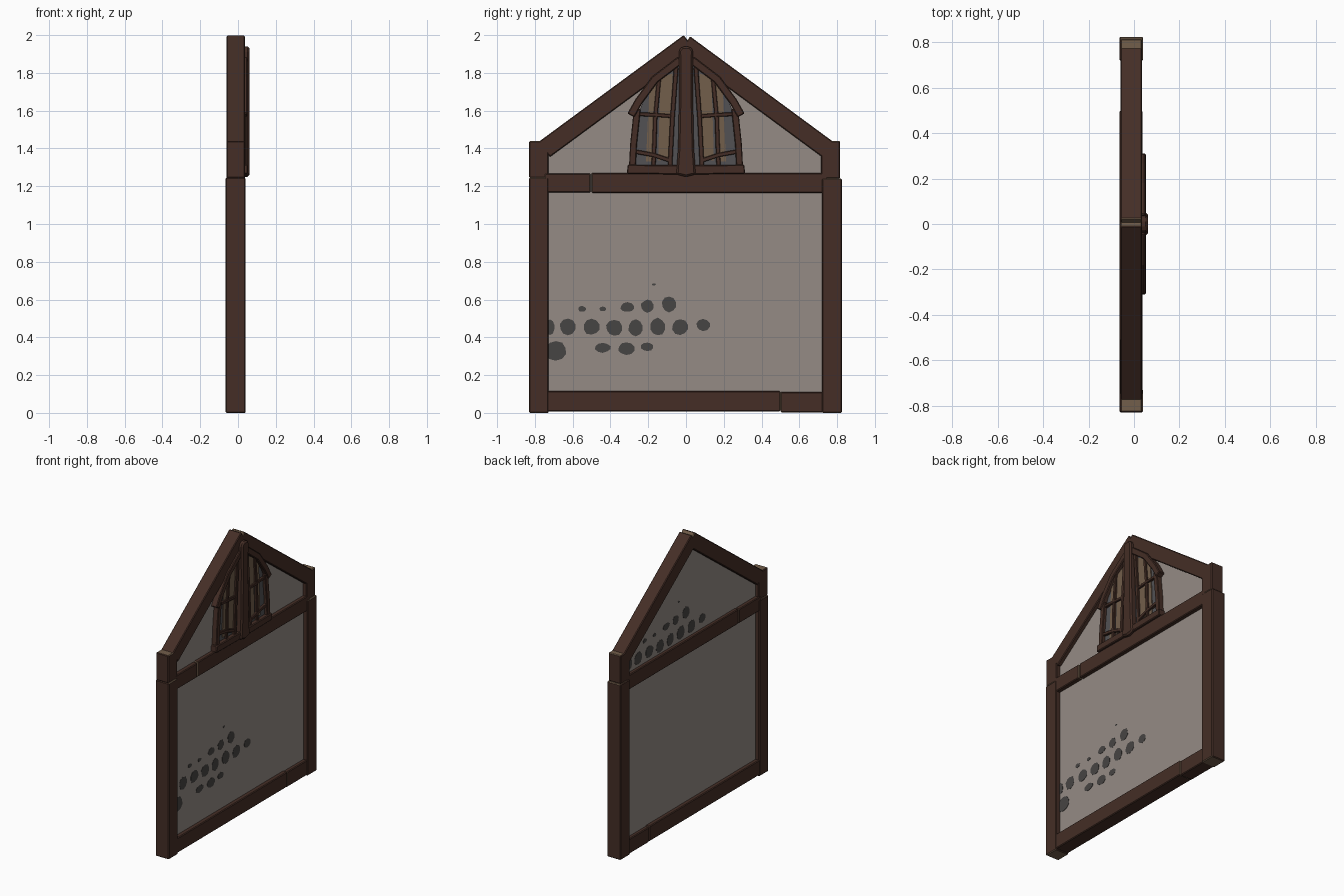
import bpy, bmesh, math, random
from mathutils import Vector

if "Cube" in bpy.data.objects:
    bpy.data.objects.remove(bpy.data.objects["Cube"])

random.seed(4)


def mat(name, rgb):
    m = bpy.data.materials.new(name)
    m.diffuse_color = (*rgb, 1)
    m.use_nodes = True
    m.node_tree.nodes["Principled BSDF"].inputs["Base Color"].default_value = m.diffuse_color
    return m


WOOD = mat("dark timber", (0.058, 0.027, 0.019))
TAN = mat("cut timber", (0.17, 0.112, 0.07))
PLASTER = mat("plaster", (0.30, 0.26, 0.235))
STONE = mat("stone patch", (0.062, 0.058, 0.056))
GLASS = mat("grey glass", (0.085, 0.083, 0.088))


def prism(name, pts, x0, x1, m, bevel=0.0, end=None):
    """Extrude a (y, z) outline from x0 to x1; end(normal) marks cut-timber faces."""
    bm = bmesh.new()
    a = [bm.verts.new((x0, y, z)) for y, z in pts]
    b = [bm.verts.new((x1, y, z)) for y, z in pts]
    bm.faces.new(a)
    bm.faces.new(b)
    n = len(pts)
    for i in range(n):
        j = (i + 1) % n
        bm.faces.new((a[i], a[j], b[j], b[i]))
    bmesh.ops.recalc_face_normals(bm, faces=bm.faces)
    for f in bm.faces:
        f.normal_update()
        if end and end(f.normal):
            f.material_index = 1
    me = bpy.data.meshes.new(name)
    bm.to_mesh(me)
    bm.free()
    me.materials.append(m)
    me.materials.append(TAN)
    ob = bpy.data.objects.new(name, me)
    bpy.context.collection.objects.link(ob)
    if bevel:
        mod = ob.modifiers.new("bevel", 'BEVEL')
        mod.width = bevel
        mod.segments = 1
    return ob


def rect(y0, y1, z0, z1):
    return [(y0, z0), (y1, z0), (y1, z1), (y0, z1)]


def strip(path, w):
    """Outline of a band of width w along a (y, z) path."""
    p = [Vector(q) for q in path]
    left, right = [], []
    for i, q in enumerate(p):
        d = (p[min(i + 1, len(p) - 1)] - p[max(i - 1, 0)]).normalized()
        nrm = Vector((-d.y, d.x)) * w / 2
        left.append(tuple(q + nrm))
        right.append(tuple(q - nrm))
    return left + right[::-1]


def flip(pts, s):
    return [(y * s, z) for y, z in pts]


def along(v):
    return lambda n: abs(n.dot(v)) > 0.95


UP, SIDE = Vector((0, 0, 1)), Vector((0, 1, 0))
B = 0.005

# plaster infill, lower wall and gable
prism("lower_plaster", rect(-0.78, 0.78, 0.05, 1.2), -0.035, 0.008, PLASTER)
prism("gable_plaster", [(-0.77, 1.2), (0.77, 1.2), (0.77, 1.38), (0, 1.93), (-0.77, 1.38)],
      -0.035, 0.008, PLASTER)

# corner posts, each with a shorter top block
prism("left_post", rect(-0.83, -0.727, 0, 1.245), -0.065, 0.04, WOOD, B, along(UP))
prism("right_post", rect(0.72, 0.825, 0, 1.24), -0.065, 0.04, WOOD, B, along(UP))
prism("left_post_top", rect(-0.83, -0.727, 1.245, 1.44), -0.06, 0.036, WOOD, B, along(UP))
prism("right_post_top", rect(0.714, 0.815, 1.24, 1.44), -0.06, 0.036, WOOD, B, along(UP))

# sill and tie beams, each in two lengths
prism("sill_beam_long", rect(-0.75, 0.5, 0.008, 0.115), -0.063, 0.038, WOOD, B, along(SIDE))
prism("sill_beam_short", rect(0.5, 0.74, 0.003, 0.11), -0.06, 0.034, WOOD, B, along(SIDE))
prism("tie_beam_long", rect(-0.5, 0.75, 1.165, 1.27), -0.06, 0.036, WOOD, B, along(SIDE))
prism("tie_beam_short", rect(-0.75, -0.505, 1.167, 1.268), -0.062, 0.038, WOOD, B, along(SIDE))

# rafters, cut square at both ends
for name, s, foot, tip in (("left_rafter", -1, (0.78, 1.435), (0.012, 2.0)),
                           ("right_rafter", 1, (0.78, 1.435), (0.022, 1.993))):
    f, t = Vector(foot), Vector(tip)
    d = (t - f).normalized()
    inward = Vector((-d.y, d.x)) * 0.1
    if inward.y > 0:
        inward = -inward
    pts = flip([tuple(f), tuple(t), tuple(t + inward), tuple(f + inward)], s)
    prism(name, pts, -0.06, 0.036, WOOD, B, along(Vector((0, d.x * s, d.y))))

# stone showing through the plaster: (y, z, half width, half height)
patches = [(-0.72, .455, .025, .04), (-0.625, .455, .042, .042), (-0.5, .455, .043, .042),
           (-0.38, .45, .042, .042), (-0.265, .45, .038, .042), (-0.15, .455, .042, .045),
           (-0.03, .455, .042, .042), (0.09, .465, .035, .03), (-0.55, .55, .02, .015),
           (-0.44, .55, .017, .012), (-0.31, .56, .036, .025), (-0.205, .565, .033, .033),
           (-0.09, .575, .038, .04), (-0.17, .68, .01, .006), (-0.69, .33, .055, .05),
           (-0.44, .345, .04, .025), (-0.315, .34, .042, .032), (-0.205, .35, .033, .022)]


def blob(y, z, ry, rz):
    out = []
    for k in range(10):
        a = k * math.tau / 10 + 0.3
        r = random.uniform(0.95, 1.1)
        out.append((y + ry * r * math.cos(a), z + rz * r * math.sin(a)))
    return out


for y, z, ry, rz in patches:
    prism("front_stone", blob(y, z, ry, rz), 0.006, 0.0095, STONE)
    if z > 0.4:  # same pattern turned round, on the back of the gable
        prism("back_stone", blob(-y - 0.04, z + 0.875, ry, rz), -0.0365, -0.033, STONE)

# gable window, two mirrored halves
for s, side in ((-1, "left"), (1, "right")):
    def part(name, pts, x1, m, bevel=0.0, x0=0.0):
        prism(side + "_" + name, flip(pts, s), x0, x1, m, bevel)

    part("glass", [(0.03, 1.29), (0.285, 1.29), (0.255, 1.58), (0.21, 1.69), (0.03, 1.85)],
         0.022, GLASS)
    part("shutter_board_inner", [(0.085, 1.345), (0.148, 1.335), (0.135, 1.77), (0.07, 1.8)],
         0.027, TAN)
    part("shutter_board_outer", [(0.172, 1.33), (0.212, 1.33), (0.195, 1.71), (0.155, 1.75)],
         0.027, TAN)
    part("inner_jamb", strip([(0.085, 1.3), (0.072, 1.56), (0.052, 1.83)], 0.024), 0.04, WOOD, 0.003)
    part("upright_bar", strip([(0.172, 1.3), (0.163, 1.56), (0.142, 1.78)], 0.022), 0.037, WOOD, 0.003)
    part("upper_bar", strip([(0.06, 1.57), (0.17, 1.578), (0.26, 1.582)], 0.02), 0.039, WOOD, 0.003)
    part("lower_bar", strip([(0.08, 1.335), (0.17, 1.365), (0.28, 1.385)], 0.022), 0.039, WOOD, 0.003)
    part("outer_jamb", strip([(0.284, 1.3), (0.278, 1.42), (0.258, 1.61)], 0.036), 0.044, WOOD, 0.004)
    part("arch", strip([(0.292, 1.575), (0.25, 1.65), (0.165, 1.765), (0.03, 1.868)], 0.042),
         0.05, WOOD, 0.005)
    part("window_sill", [(0.02, 1.262), (0.312, 1.266), (0.31, 1.314), (0.02, 1.312)],
         0.052, WOOD, 0.005)

# centre mullion, tapering and rounded
prism("centre_mullion", [(-0.052, 1.262), (0.0, 1.25), (0.052, 1.262), (0.042, 1.4), (0.036, 1.7),
                         (0.038, 1.92), (0.02, 1.94), (-0.02, 1.94), (-0.038, 1.92),
                         (-0.036, 1.7), (-0.042, 1.4)], 0.0, 0.061, WOOD, 0.01)
